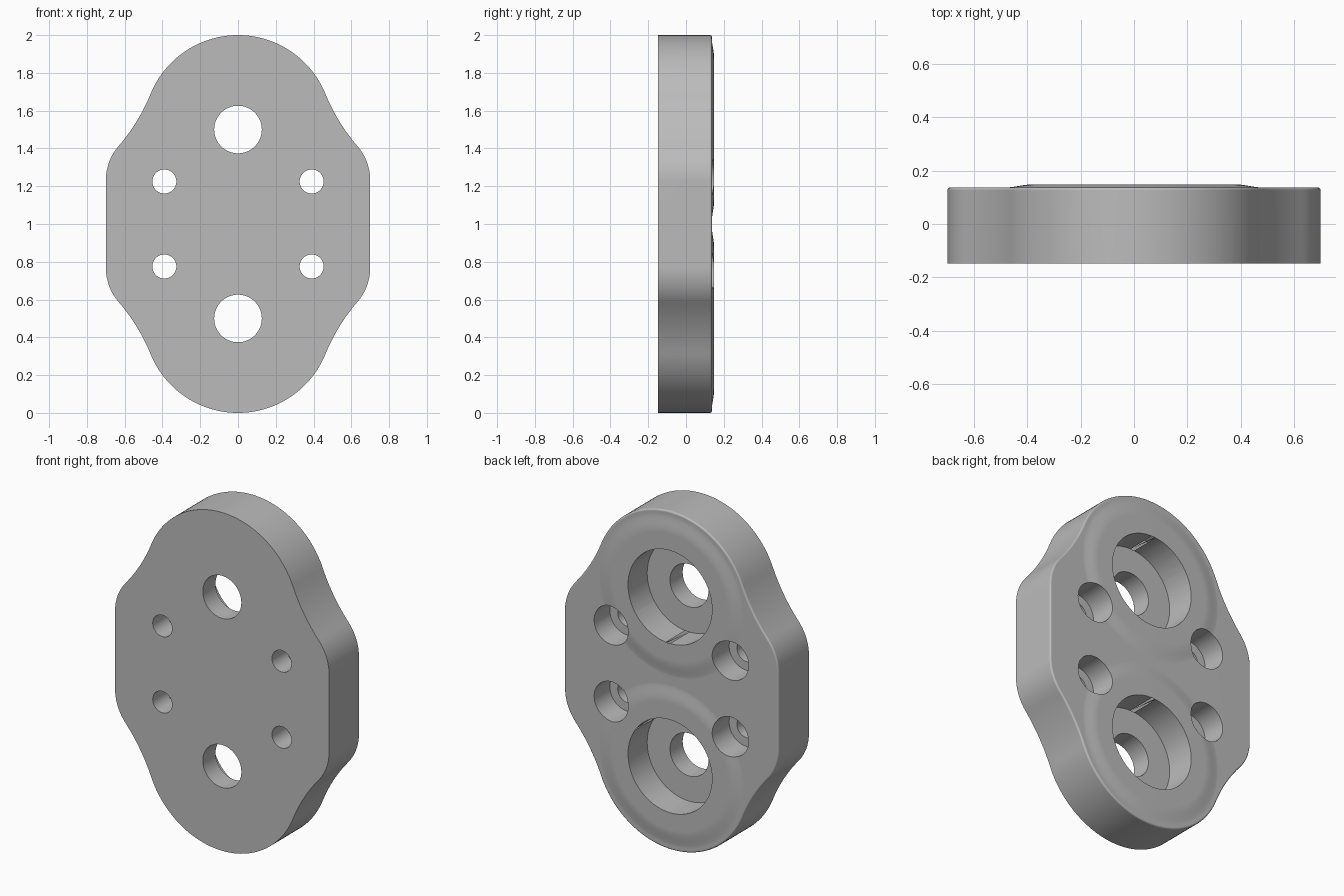
import bpy, bmesh
from math import sin, cos, pi, radians, atan2, hypot, sqrt
from mathutils import Matrix

cube = bpy.data.objects.get("Cube")
if cube:
    bpy.data.objects.remove(cube)

FRONT, BACK, BOSS_TOP = -0.149, 0.137, 0.149
PIVOTS = [0.5, 1.5]

grey = bpy.data.materials.new("plain grey")
grey.use_nodes = True
colour = (0.5, 0.5, 0.5, 1)
grey.diffuse_color = colour
grey.node_tree.nodes["Principled BSDF"].inputs["Base Color"].default_value = colour


def make_object(name, bm):
    bmesh.ops.recalc_face_normals(bm, faces=bm.faces[:])
    mesh = bpy.data.meshes.new(name)
    bm.to_mesh(mesh)
    bm.free()
    mesh.materials.append(grey)
    obj = bpy.data.objects.new(name, mesh)
    bpy.context.collection.objects.link(obj)
    return obj


def lathe(name, profile, x, z, steps):
    """Closed solid turned about a y-parallel axis; profile is (radius, y)."""
    bm = bmesh.new()
    rings = [[bm.verts.new((x + r * cos(2 * pi * i / steps), y,
                            z + r * sin(2 * pi * i / steps)))
              for i in range(steps)] for r, y in profile]
    for a, b in zip(rings, rings[1:]):
        for i in range(steps):
            j = (i + 1) % steps
            bm.faces.new((a[i], a[j], b[j], b[i]))
    bm.faces.new(rings[0])
    bm.faces.new(rings[-1])
    return make_object(name, bm)


def arc(cx, cz, r, start, end, steps):
    return [(cx + r * cos(start + (end - start) * i / steps),
             cz + r * sin(start + (end - start) * i / steps))
            for i in range(steps + 1)]


def combine(target, tool, operation):
    mod = target.modifiers.new(operation.lower(), 'BOOLEAN')
    mod.operation, mod.solver, mod.object = operation, 'EXACT', tool
    bpy.context.view_layer.objects.active = target
    bpy.ops.object.modifier_apply(modifier=mod.name)
    bpy.data.objects.remove(tool)


def quarter_outline():
    """End arc, concave flank tangent to both neighbours, rounded shoulder."""
    end_r, flank_r, corner_r = 0.5, 1.0, 0.28
    ex, ez, sx, sz = 0, 1.5, 0.42, 1.23
    d = hypot(sx - ex, sz - ez)
    ra, rb = end_r + flank_r, corner_r + flank_r
    along = (ra * ra - rb * rb + d * d) / (2 * d)
    off = sqrt(ra * ra - along * along)
    ux, uz = (sx - ex) / d, (sz - ez) / d
    fx, fz = ex + along * ux - off * uz, ez + along * uz + off * ux
    a = atan2(fz - ez, fx - ex)
    b = atan2(fz - sz, fx - sx)
    return (arc(ex, ez, end_r, pi / 2, a, 24)
            + arc(fx, fz, flank_r, a - pi, b - pi, 10)[1:]
            + arc(sx, sz, corner_r, b, 0, 10)[1:])


# Plate: mirrored outline, extruded, with a small round on the back rim
quarter = quarter_outline()
right = quarter + [(x, 2 - z) for x, z in reversed(quarter)]
outline = right + [(-x, z) for x, z in reversed(right[1:-1])]
bm = bmesh.new()
face = bm.faces.new([bm.verts.new((x, FRONT, z)) for x, z in outline])
new = bmesh.ops.extrude_face_region(bm, geom=[face], use_keep_orig=True)["geom"]
bmesh.ops.translate(bm, vec=(0, BACK - FRONT, 0),
                    verts=[v for v in new if isinstance(v, bmesh.types.BMVert)])
bmesh.ops.recalc_face_normals(bm, faces=bm.faces[:])
rim = [e for e in bm.edges if all(v.co.y > BACK - 0.001 for v in e.verts)]
bmesh.ops.bevel(bm, geom=rim, offset=0.01, segments=3, profile=0.5,
                affect='EDGES', clamp_overlap=False)
plate = make_object("link_plate", bm)

# Raised round bosses that blend softly into the back face
blend = [(0.375 + 0.115 * t / 8,
          BOSS_TOP - (BOSS_TOP - BACK + 0.0005) * (1 - cos(pi * t / 8)) / 2)
         for t in range(9)]
boss_profile = [(0.2, BOSS_TOP)] + blend + [(0.496, 0.133), (0.4985, 0.126), (0.4985, 0)]
for z in PIVOTS:
    combine(plate, lathe("boss", boss_profile, 0, z, 96), 'UNION')

# Stepped holes: narrow through the front, wide from the back
holes = [(0, z, 0.126, 0.275, -0.03) for z in PIVOTS]
holes += [(x, z, 0.0635, 0.115, -0.01) for x in (-0.39, 0.39) for z in (0.775, 1.225)]
for x, z, narrow, wide, floor in holes:
    steps = [(narrow, -0.3), (narrow, floor), (wide, floor), (wide, 0.3)]
    combine(plate, lathe("hole_cutter", steps, x, z, 64), 'DIFFERENCE')

# Smooth curved walls, keep machined edges crisp
bpy.ops.object.select_all(action='DESELECT')
plate.select_set(True)
bpy.context.view_layer.objects.active = plate
bpy.ops.object.shade_smooth_by_angle(angle=radians(32))
weighted = plate.modifiers.new("even_shading", 'WEIGHTED_NORMAL')
weighted.keep_sharp = True
